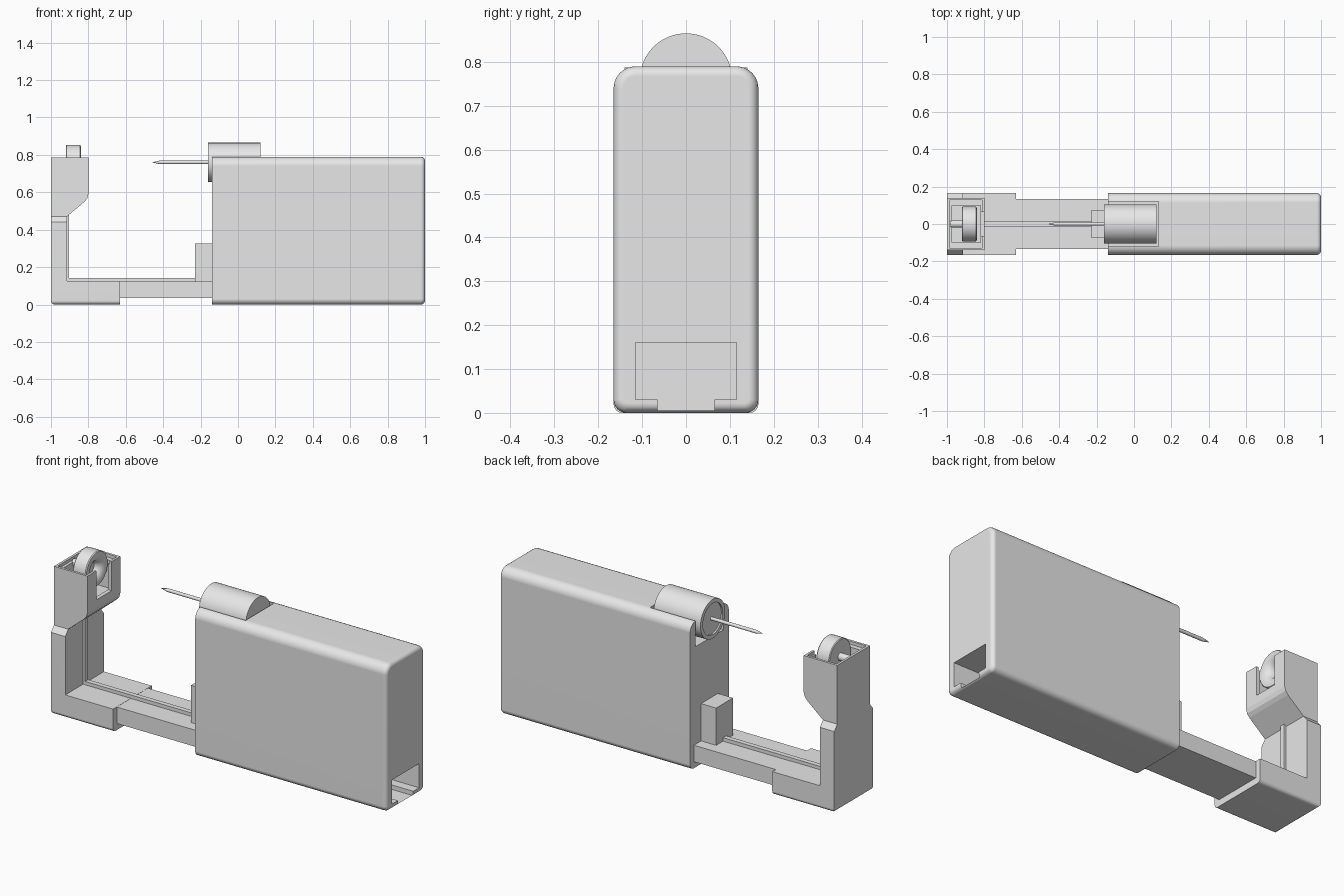
import bpy, bmesh, math

if "Cube" in bpy.data.objects:
    bpy.data.objects.remove(bpy.data.objects["Cube"])

grey = bpy.data.materials.new("light grey plastic")
grey.diffuse_color = (0.8, 0.8, 0.8, 1)
grey.use_nodes = True
grey.node_tree.nodes["Principled BSDF"].inputs["Base Color"].default_value = grey.diffuse_color


def finish(bm, name):
    bmesh.ops.recalc_face_normals(bm, faces=bm.faces)
    me = bpy.data.meshes.new(name)
    bm.to_mesh(me)
    bm.free()
    ob = bpy.data.objects.new(name, me)
    bpy.context.collection.objects.link(ob)
    me.materials.append(grey)
    return ob


def activate(ob):
    bpy.ops.object.select_all(action='DESELECT')
    ob.select_set(True)
    bpy.context.view_layer.objects.active = ob


def smooth(ob, angle=32):
    activate(ob)
    bpy.ops.object.shade_smooth_by_angle(angle=math.radians(angle))
    mod = ob.modifiers.new("weighted", 'WEIGHTED_NORMAL')
    mod.keep_sharp = True


def prism_bm(pts, lo, hi, axis):
    """Extrude a profile: (x, z) along y, or (y, z) along x."""
    bm = bmesh.new()
    put = (lambda p, t: (p[0], t, p[1])) if axis == 'y' else (lambda p, t: (t, p[0], p[1]))
    face = bm.faces.new([bm.verts.new(put(p, lo)) for p in pts])
    new = bmesh.ops.extrude_face_region(bm, geom=[face])['geom']
    for v in new:
        if isinstance(v, bmesh.types.BMVert):
            v.co[1 if axis == 'y' else 0] = hi
    bmesh.ops.recalc_face_normals(bm, faces=bm.faces)
    return bm


def box_bm(x0, x1, y, z0, z1):
    return prism_bm([(x0, z0), (x1, z0), (x1, z1), (x0, z1)], -y, y, 'y')


def box(name, *dims):
    return finish(box_bm(*dims), name)


def bevel(bm, test, radius, segments=6):
    edges = [e for e in bm.edges if test(e.verts[0].co, e.verts[1].co)]
    bmesh.ops.bevel(bm, geom=edges, offset=radius, segments=segments,
                    profile=0.5, affect='EDGES', clamp_overlap=True)


def cut(ob, *cutters):
    for c in cutters:
        mod = ob.modifiers.new("cut", 'BOOLEAN')
        mod.operation, mod.solver, mod.object = 'DIFFERENCE', 'EXACT', c
        activate(ob)
        bpy.ops.object.modifier_apply(modifier=mod.name)
        bpy.data.objects.remove(c)


def lathe(name, profile, z, n=64):
    """Spin an (x, radius) profile around a line along x at height z."""
    bm = bmesh.new()
    vs = [bm.verts.new((x, 0, z + r)) for x, r in profile]
    es = [bm.edges.new(p) for p in zip(vs, vs[1:])]
    bmesh.ops.spin(bm, geom=vs + es, cent=(0, 0, z), axis=(1, 0, 0),
                   angle=2 * math.pi, steps=n)
    bmesh.ops.remove_doubles(bm, verts=bm.verts, dist=1e-5)
    ob = finish(bm, name)
    smooth(ob)
    return ob


AXIS_Z = 0.76   # shared height of motor, needle and wheel

# Main housing: rounded long edges and rounded right end
bm = box_bm(-0.14, 1, 0.165, 0, 0.79)
long_edge = lambda a, b: abs(a.x - b.x) > 0.5
bevel(bm, lambda a, b: long_edge(a, b) and a.z > 0.5, 0.05)
bevel(bm, lambda a, b: long_edge(a, b) and max(a.z, b.z) < 0.01, 0.03)
bevel(bm, lambda a, b: min(a.x, b.x) > 0.99, 0.022, 4)
housing = finish(bm, "housing")
# Motor pocket, then the T-shaped tunnel in the right end
cut(housing,
    box("pocket_cutter", -0.3, 0.13, 0.12, 0.65, 0.95),
    finish(prism_bm([(-0.065, 0.006), (0.065, 0.006), (0.065, 0.03), (0.115, 0.03),
                     (0.115, 0.16), (-0.115, 0.16), (-0.115, 0.03), (-0.065, 0.03)],
                    -0.1, 1.2, 'x'), "tunnel_cutter"))
smooth(housing)

# Sliding bar, end block and the wire ridge along bar and column
box("slider_bar", -0.66, -0.13, 0.133, 0.035, 0.124)
box("end_block", -0.23, -0.135, 0.072, 0.1, 0.325)
finish(prism_bm([(-0.92, 0.115), (-0.22, 0.115), (-0.22, 0.143), (-0.903, 0.143),
                 (-0.903, 0.48), (-0.92, 0.48)], -0.013, 0.013, 'y'), "wire_ridge")

# L-shaped foot and column with softened bottom edges
bm = prism_bm([(-1, 0), (-0.63, 0), (-0.63, 0.125), (-0.915, 0.125),
               (-0.915, 0.44), (-1, 0.44)], -0.165, 0.165, 'y')
bevel(bm, lambda a, b: max(a.z, b.z) < 0.01 and not min(a.x, b.x) > -0.64, 0.02, 4)
smooth(finish(bm, "foot_and_column"))

# Sloped shoulder between column and head
finish(prism_bm([(-0.165, 0.44), (0.165, 0.44), (0.14, 0.47), (-0.14, 0.47)],
                -1, -0.915, 'x'), "column_shoulder")

# Wheel holder head, open on top with a slot facing the needle
head = finish(prism_bm([(-1, 0.47), (-0.915, 0.47), (-0.82, 0.55), (-0.806, 0.567),
                        (-0.8, 0.59), (-0.8, 0.787), (-1, 0.787)], -0.14, 0.14, 'y'),
              "wheel_holder")
cut(head,
    box("rim_cutter", -0.987, -0.812, 0.127, 0.77, 0.9),
    box("cavity_cutter", -0.972, -0.822, 0.1, 0.62, 0.91),
    box("slot_cutter", -0.9, -0.7, 0.065, 0.63, 0.92))

# Dished wheel and its axle
lathe("wheel", [(-0.92, 0), (-0.92, 0.09), (-0.916, 0.094), (-0.846, 0.094),
                (-0.841, 0.09), (-0.84, 0.075), (-0.844, 0.058), (-0.855, 0.042),
                (-0.87, 0.034), (-0.88, 0.03), (-0.88, 0)], AXIS_Z)
lathe("wheel_axle", [(-0.98, 0), (-0.98, 0.02), (-0.91, 0.02), (-0.91, 0)], AXIS_Z, 24)

# Motor with recessed front face, and its pointed needle
lathe("motor", [(-0.152, 0), (-0.152, 0.084), (-0.16, 0.084), (-0.16, 0.105),
                (0.12, 0.105), (0.12, 0)], AXIS_Z)
lathe("needle", [(-0.46, 0), (-0.42, 0.009), (-0.15, 0.009), (-0.15, 0)], AXIS_Z, 20)
